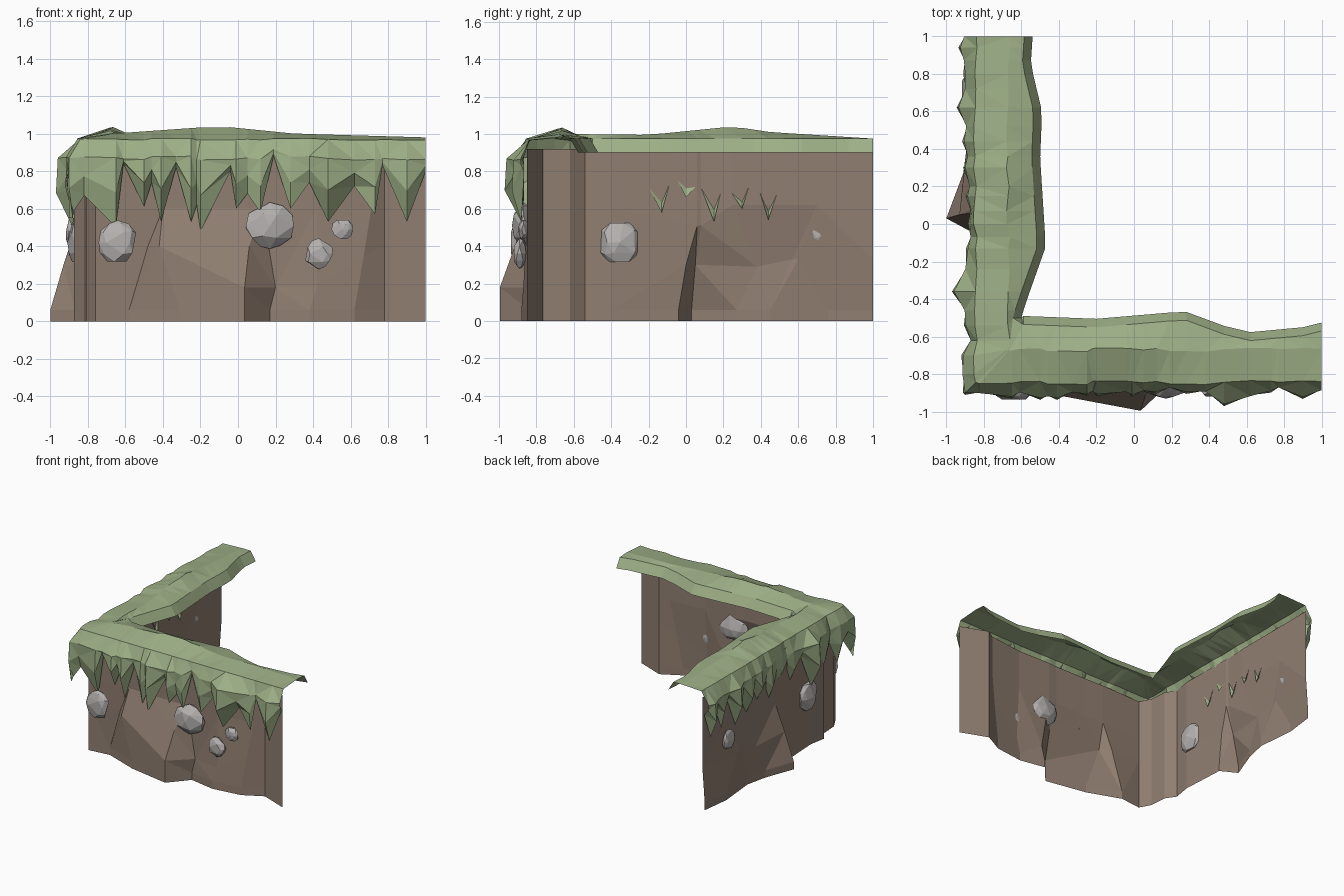
import bpy, bmesh, random
from mathutils import Vector

random.seed(4)


def material(name, rgb):
    m = bpy.data.materials.new(name)
    m.diffuse_color = (*rgb, 1)
    return m


GRASS = material("grass_green", (0.34, 0.43, 0.24))
DIRT = material("dirt_brown", (0.28, 0.21, 0.165))
STONE = material("stone_grey", (0.46, 0.44, 0.43))


def place(side, s, out, z):
    # s runs along a wall, out is the distance from the centre line
    return Vector((s, -out, z)) if side == "front" else Vector((-out, s, z))


def finish(name, bm, mat):
    mesh = bpy.data.meshes.new(name)
    bm.to_mesh(mesh)
    bm.free()
    mesh.materials.append(mat)
    ob = bpy.data.objects.new(name, mesh)
    bpy.context.collection.objects.link(ob)
    return ob


def loft(name, columns, mat):
    # skin a sheet through neighbouring columns of points
    bm = bmesh.new()
    cols = [[bm.verts.new(p) for p in c] for c in columns]
    for a, b in zip(cols, cols[1:]):
        for i in range(len(a) - 1):
            bm.faces.new((a[i], b[i], b[i + 1], a[i + 1]))
    bmesh.ops.remove_doubles(bm, verts=bm.verts, dist=0.002)
    bmesh.ops.dissolve_degenerate(bm, edges=bm.edges, dist=0.001)
    bmesh.ops.triangulate(bm, faces=[f for f in bm.faces if len(f.verts) > 3])
    bmesh.ops.recalc_face_normals(bm, faces=bm.faces)
    bmesh.ops.join_triangles(bm, faces=bm.faces, angle_face_threshold=0.05,
                             angle_shape_threshold=0.8)
    return finish(name, bm, mat)


def table(points, s):
    # piecewise linear lookup
    if s <= points[0][0]:
        return points[0][1]
    for (a, u), (b, v) in zip(points, points[1:]):
        if s <= b:
            return u + (v - u) * (s - a) / (b - a)
    return points[-1][1]


# Dirt wall: each column is three (along, out, z) points, extended to floor and top
def straight(s, out):
    return [(s, out, 0.06), (s, out, 0.4), (s, out, 0.6)]


front_wall = [
    straight(1, 0.85),
    straight(0.78, 0.765),
    [(0.62, 0.85, 0.06), (0.67, 0.83, 0.35), (0.71, 0.81, 0.6)],
    [(0.38, 0.88, 0.06), (0.42, 0.87, 0.18), (0.42, 0.845, 0.6)],
    [(0.17, 0.84, 0.06), (0.20, 0.84, 0.18), (0.13, 0.84, 0.6)],
    [(0.035, 0.995, 0.18), (0.06, 0.915, 0.4), (0.05, 0.845, 0.6)],
    [(-0.31, 0.93, 0.06), (-0.42, 0.91, 0.4), (-0.21, 0.845, 0.6)],
    [(-0.58, 0.83, 0.06), (-0.48, 0.835, 0.4), (-0.40, 0.84, 0.6)],
    straight(-0.76, 0.85),
]
left_wall = [
    straight(-0.76, 0.81),
    straight(-0.62, 0.82),
    straight(-0.54, 0.875),
    straight(-0.40, 0.85),
    [(-0.04, 0.87, 0.06), (0.0, 0.86, 0.3), (0.06, 0.855, 0.51)],
    [(0.03, 1.0, 0.06), (0.05, 0.93, 0.3), (0.08, 0.86, 0.51)],
    [(0.27, 0.91, 0.06), (0.38, 0.895, 0.29), (0.25, 0.85, 0.62)],
    [(0.45, 0.87, 0.06), (0.57, 0.89, 0.33), (0.40, 0.85, 0.62)],
    [(0.76, 0.90, 0.06), (0.60, 0.885, 0.33), (0.70, 0.85, 0.62)],
    [(1, 0.87, 0.06), (1, 0.85, 0.33), (1, 0.85, 0.62)],
]
columns = []
for side, wall in (("front", front_wall), ("left", left_wall)):
    for c in wall:
        pts = [(c[0][0], c[0][1], 0)] + c + [(c[2][0], c[2][1], 0.92)]
        columns.append([place(side, *p) for p in pts])
loft("dirt_wall", columns, DIRT)

# Grass cap: inner lip, outer rim and ridge height along each wall
lips = {
    "front": [(-0.59, 0.49), (-0.2, 0.505), (0.27, 0.465), (0.58, 0.58), (0.9, 0.55), (1, 0.525)],
    "left": [(-0.5, 0.60), (-0.43, 0.58), (-0.12, 0.47), (0.35, 0.50), (0.6, 0.49),
             (0.85, 0.55), (1, 0.54)],
}
rims = {
    "front": [(-0.9, 0.91), (-0.73, 0.945), (-0.6, 0.92), (-0.45, 0.945), (-0.3, 0.915),
              (0, 0.92), (0.2, 0.895), (0.4, 0.92), (0.48, 0.97), (0.6, 0.95), (0.75, 0.89),
              (0.93, 0.94), (1, 0.91)],
    "left": [(-0.9, 0.91), (-0.78, 0.945), (-0.6, 0.89), (-0.45, 0.93), (-0.36, 0.97),
             (-0.3, 0.96), (-0.2, 0.9), (0, 0.885), (0.3, 0.91), (0.55, 0.92), (0.62, 0.945),
             (0.8, 0.91), (0.9, 0.94), (1, 0.93)],
}
ridges = {
    "front": [(-0.67, 1.0), (-0.1, 1.04), (0.3, 1.0), (1, 0.98)],
    "left": [(-0.67, 1.0), (-0.2, 0.995), (0.25, 1.04), (0.45, 1.01), (1, 0.975)],
}
# Hanging fringe, alternating valley and tip
fringes = {
    "front": [(1, .8), (.9, .53), (.77, .83), (.73, .57), (.62, .72), (.48, .53), (.38, .74),
              (.28, .6), (.19, .88), (.12, .58), (.05, .68), (-.01, .6), (-.04, .8), (-.2, .48),
              (-.22, .62), (-.25, .53), (-.33, .82), (-.41, .53), (-.46, .74), (-.5, .61),
              (-.61, .84), (-.65, .5), (-.82, .67), (-.9, .55)],
    "left": [(-.9, .55), (-.8, .7), (-.7, .56), (-.62, .75), (-.54, .62), (-.46, .7), (-.36, .5),
             (-.24, .79), (-.13, .58), (-.07, .8), (0, .66), (.07, .74), (.15, .53), (.2, .75),
             (.3, .6), (.36, .8), (.44, .54), (.52, .78), (.62, .56), (.72, .82), (.8, .6),
             (.87, .8), (.94, .58), (1, .78)],
}
columns = []
for side, fringe in fringes.items():
    inner = lips[side][0][0]
    for i, (s, z) in enumerate(fringe):
        tip = (i % 2 == 1) if side == "front" else (i % 2 == 0)
        wob = 0 if s == -0.9 else random.uniform(-0.012, 0.012)
        rim_z = max(0.87, z + 0.03) + wob
        lip, rim = table(lips[side], s), table(rims[side], s)
        # some tips on the left wall poke through the dirt
        pokes = side == "left" and -0.2 < s < 0.5
        columns.append([
            place(side, max(s, inner), lip, 0.90),
            place(side, max(s, inner), lip + 0.045, 0.975),
            place(side, max(s, -0.67), 0.67 + wob, table(ridges[side], s)),
            place(side, max(s, -0.84), 0.845 + wob, 0.97 + wob / 2),
            place(side, s, rim - (0.01 if tip else 0.025), rim_z),
            place(side, s, rim if tip else max(0.87, rim - 0.03), (rim_z + z) / 2),
            place(side, s, 0.83 if tip and pokes else 0.88 if tip else 0.865, z),
        ])
loft("grass_cap", columns, GRASS)

# Stones set into the walls: side, along, out, z, half width, half height
stones = [
    ("front", -0.64, 0.895, 0.42, 0.105, 0.115),
    ("front", 0.17, 0.87, 0.51, 0.13, 0.12),
    ("front", 0.43, 0.89, 0.36, 0.078, 0.08),
    ("front", 0.555, 0.87, 0.49, 0.058, 0.058),
    ("left", -0.355, 0.858, 0.42, 0.11, 0.12),
    ("left", 0.72, 0.89, 0.48, 0.07, 0.08),
]
for n, (side, s, out, z, w, h) in enumerate(stones, 1):
    # rough convex lump: hull around some of the points of a ball
    ball = bmesh.new()
    bmesh.ops.create_icosphere(ball, subdivisions=2, radius=1.03)
    points = [v.co.copy() for v in ball.verts]
    ball.free()
    bm = bmesh.new()
    for p in random.sample(points, 28):
        bm.verts.new(place(side, s + p.x * w, out + p.y * w * 0.45, z + p.z * h))
    bmesh.ops.convex_hull(bm, input=bm.verts[:])
    bmesh.ops.recalc_face_normals(bm, faces=bm.faces)
    finish(f"stone_{n}", bm, STONE)
